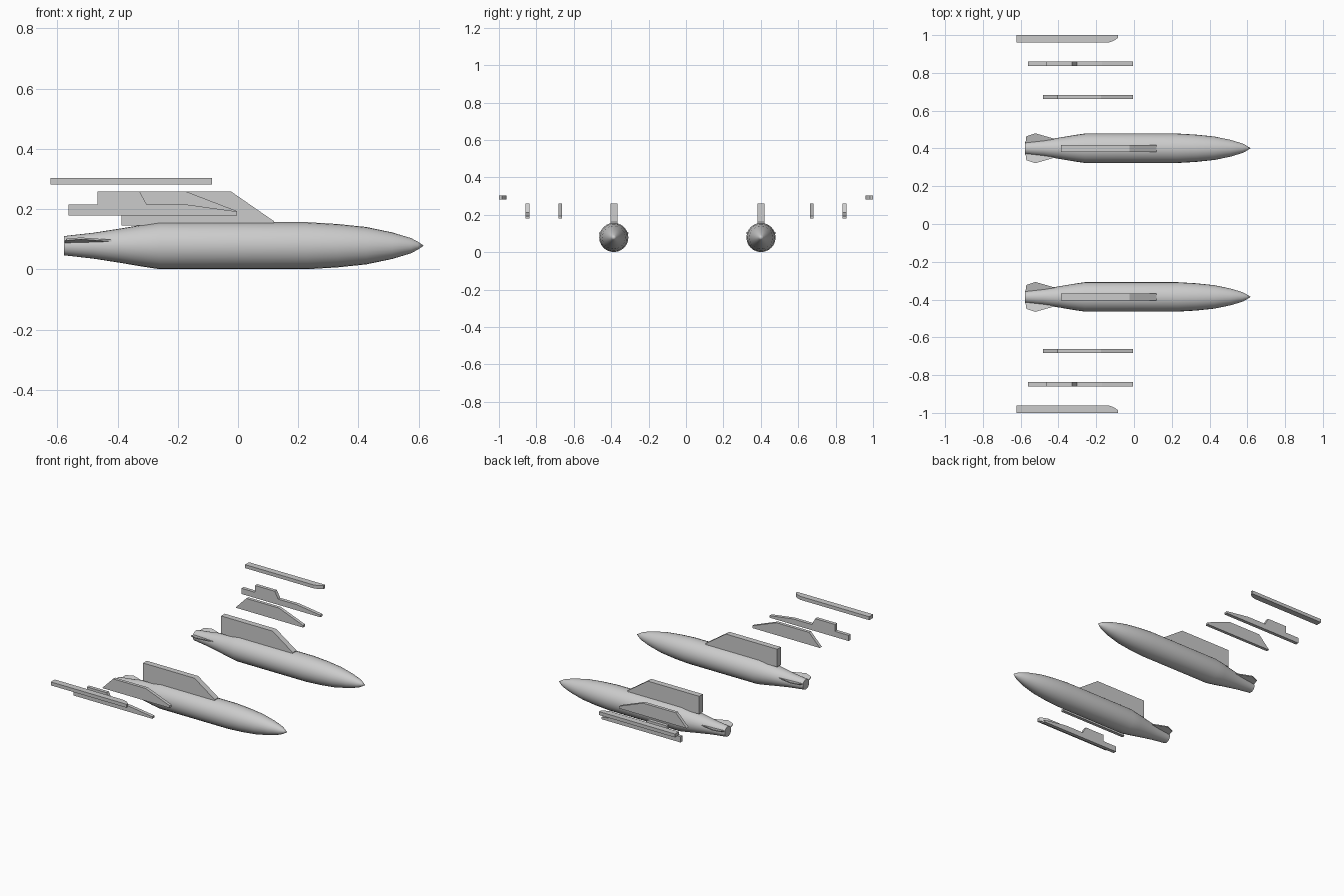
import bpy, bmesh
from math import cos, sin, pi

if "Cube" in bpy.data.objects:
    bpy.data.objects.remove(bpy.data.objects["Cube"])


def make(name, bm):
    bmesh.ops.recalc_face_normals(bm, faces=bm.faces)
    me = bpy.data.meshes.new(name)
    bm.to_mesh(me)
    bm.free()
    ob = bpy.data.objects.new(name, me)
    bpy.context.collection.objects.link(ob)
    return ob


def prism(name, pts, place, lo, hi):
    """Extrude a 2D outline between lo and hi; place maps (a, b, depth) to xyz."""
    bm = bmesh.new()
    rings = [[bm.verts.new(place(a, b, d)) for a, b in pts] for d in (lo, hi)]
    bm.faces.new(rings[0])
    bm.faces.new(rings[1])
    for i in range(len(pts)):
        j = (i + 1) % len(pts)
        bm.faces.new((rings[0][i], rings[0][j], rings[1][j], rings[1][i]))
    return make(name, bm)


def lathe_x(name, prof, y, z, sides=24):
    """Revolve (x, radius) about an x-parallel axis; the last point is the tip."""
    bm = bmesh.new()
    rings = [[bm.verts.new((x, y + r * cos(2 * pi * k / sides), z + r * sin(2 * pi * k / sides)))
              for k in range(sides)] for x, r in prof[:-1]]
    tip = bm.verts.new((prof[-1][0], y, z))
    bm.faces.new(rings[0])
    for k in range(sides):
        n = (k + 1) % sides
        for a, b in zip(rings, rings[1:]):
            bm.faces.new((a[k], a[n], b[n], b[k]))
        bm.faces.new((rings[-1][k], rings[-1][n], tip))
    ob = make(name, bm)
    bpy.ops.object.select_all(action='DESELECT')
    ob.select_set(True)
    bpy.context.view_layer.objects.active = ob
    bpy.ops.object.shade_smooth_by_angle(angle=0.6)
    return ob


def side_plate(name, pts, y, width):
    return prism(name, pts, lambda a, b, d: (a, d, b), y - width / 2, y + width / 2)


TANK = [(-.577, .032), (-.48, .043), (-.39, .057), (-.32, .069), (-.26, .078), (.23, .078),
        (.33, .072), (.426, .062), (.512, .044), (.575, .025), (.597, .013), (.617, 0)]
FIN = [(-.575, .025), (-.57, .063), (-.522, .079), (-.42, .05), (-.42, .025)]
TANK_PYLON = [(-.387, .145), (.119, .145), (.119, .16), (-.024, .259), (-.387, .259)]
MID_PYLON = [(-.482, .18), (-.005, .18), (-.005, .194), (-.174, .259), (-.405, .259)]
OUTER_PYLON = [(-.562, .179), (-.004, .179), (-.004, .192), (-.17, .215), (-.303, .215),
               (-.327, .259), (-.466, .259), (-.466, .215), (-.562, .215)]
RAIL = [(-.622, .96), (-.135, .96), (-.105, .971), (-.086, .985), (-.086, 1.0), (-.622, 1.0)]

for side, s, ty in (("left", 1, .401), ("right", -1, -.386)):
    # drop tank with its pylon
    lathe_x(f"{side}_fuel_tank", TANK, ty, .0785)
    side_plate(f"{side}_tank_pylon", TANK_PYLON, ty, .037)
    # slightly raised tail fins
    for fname, f in (("a", 1), ("b", -1)):
        prism(f"{side}_tail_fin_{fname}", FIN,
              lambda a, b, d: (a, ty + f * b, .083 + .25 * b + d), -.003, .003)
    # empty weapon pylons
    side_plate(f"{side}_mid_pylon", MID_PYLON, s * .672, .02)
    side_plate(f"{side}_outer_pylon", OUTER_PYLON, s * .848, .022)
    # wingtip launch rail
    prism(f"{side}_wingtip_rail", RAIL, lambda a, b, d: (a, s * b, d), .281, .303)
